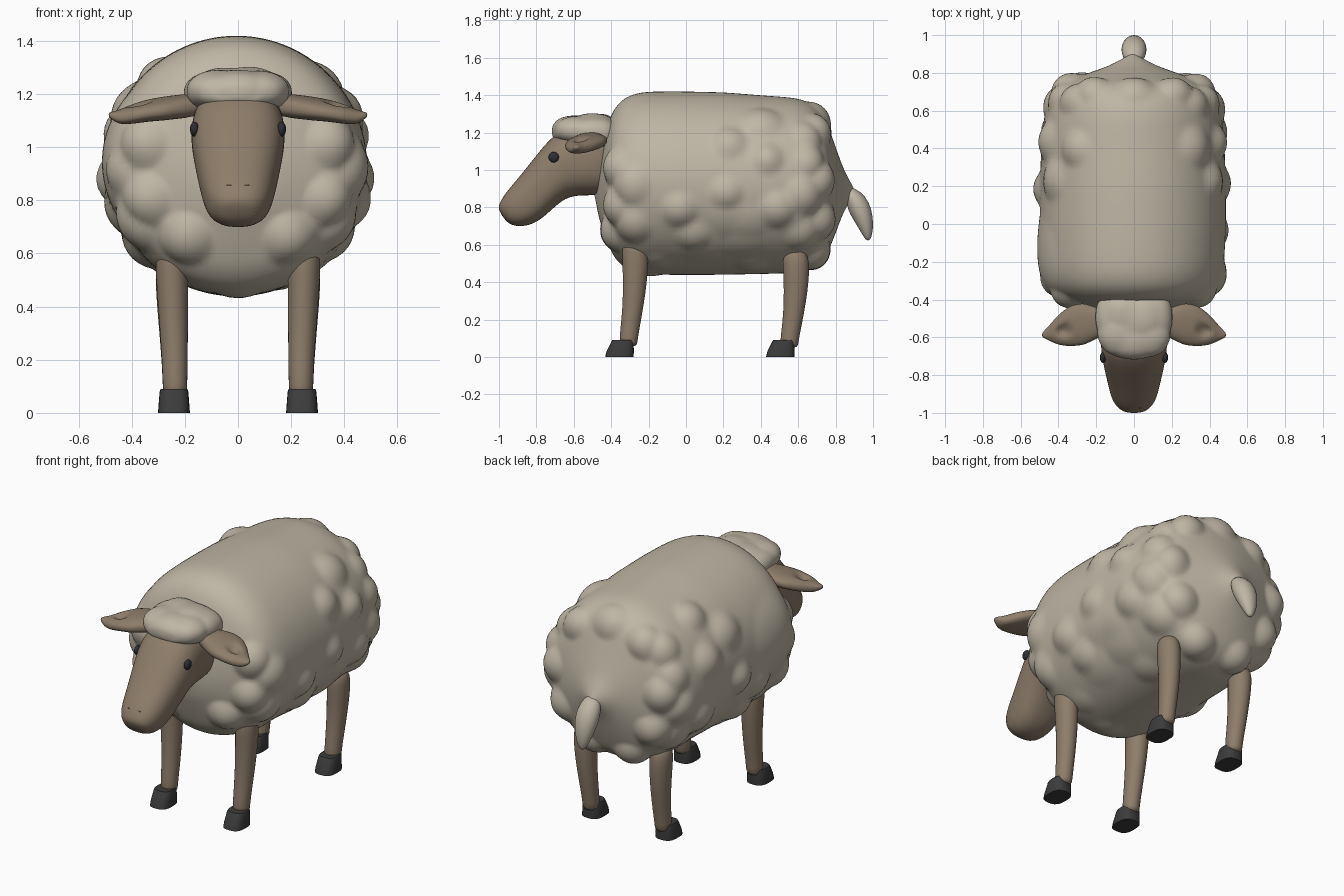
import bpy, bmesh, math, random
from mathutils import Vector as V

if "Cube" in bpy.data.objects:
    bpy.data.objects.remove(bpy.data.objects["Cube"])

random.seed(4)


def material(name, rgb):
    m = bpy.data.materials.new(name)
    m.diffuse_color = (*rgb, 1)
    m.use_nodes = True
    m.node_tree.nodes["Principled BSDF"].inputs["Base Color"].default_value = m.diffuse_color
    return m


WOOL = material("cream_wool", (0.52, 0.47, 0.375))
SKIN = material("brown_skin", (0.27, 0.205, 0.145))
HOOF = material("dark_hoof", (0.045, 0.045, 0.047))
EYE = material("eye_black", (0.025, 0.028, 0.035))


def ring(c, u, v, n=20, p=1.0):
    """Closed (super)ellipse around c with half axes u and v."""
    pts = []
    for i in range(n):
        a = 2 * math.pi * i / n
        co, si = math.cos(a), math.sin(a)
        pts.append(V(c) + V(u) * math.copysign(abs(co) ** p, co)
                   + V(v) * math.copysign(abs(si) ** p, si))
    return pts


def finish(bm, name, mat, mirror=False, subsurf=0, angle=60):
    bmesh.ops.recalc_face_normals(bm, faces=bm.faces)
    me = bpy.data.meshes.new(name)
    bm.to_mesh(me)
    bm.free()
    me.materials.append(mat)
    ob = bpy.data.objects.new(name, me)
    bpy.context.collection.objects.link(ob)
    bpy.ops.object.select_all(action='DESELECT')
    ob.select_set(True)
    bpy.context.view_layer.objects.active = ob
    bpy.ops.object.shade_smooth_by_angle(angle=math.radians(angle))
    if mirror:
        ob.modifiers.new("mirror", 'MIRROR')
    if subsurf:
        s = ob.modifiers.new("smooth", 'SUBSURF')
        s.levels = s.render_levels = subsurf
    return ob


def loft(rings):
    bm = bmesh.new()
    rows = [[bm.verts.new(p) for p in r] for r in rings]
    n = len(rows[0])
    for a, b in zip(rows, rows[1:]):
        for i in range(n):
            bm.faces.new((a[i], a[(i + 1) % n], b[(i + 1) % n], b[i]))
    for r in (rows[0], rows[-1]):
        bm.faces.new(r)
    bmesh.ops.recalc_face_normals(bm, faces=bm.faces)
    return bm


def resample(keys, count, smooth=0):
    """Even spacing along a polyline of key tuples, then rounding of the corners."""
    ks = [V(k) for k in keys]
    acc = [0]
    for a, b in zip(ks, ks[1:]):
        acc.append(acc[-1] + (b - a).length)
    out = []
    for i in range(count):
        d = acc[-1] * i / (count - 1)
        j = max(k for k in range(len(ks) - 1) if acc[k] <= d + 1e-9)
        out.append(ks[j].lerp(ks[j + 1], min(1, (d - acc[j]) / (acc[j + 1] - acc[j]))))
    for _ in range(smooth):
        out = [out[0]] + [(a + b * 2 + c) / 4 for a, b, c in zip(out, out[1:], out[2:])] + [out[-1]]
    return out


def bumps(bm, blobs):
    """Raise soft round tufts (centre, radius, height) along the normals."""
    bm.normal_update()
    moves = []
    for v in bm.verts:
        h = 0
        for c, r, amp in blobs:
            d = (v.co - c).length / r
            if d < 1:
                h = max(h, amp * (1 - d * d) ** 1.25)
        moves.append((v, v.normal * h))
    for v, m in moves:
        v.co += m


# Fleece: barrel with a blunt chest and a cone towards the tail (y, half width, bottom, top)
keys = [(-.488, .01, .86, .88), (-.465, .16, .74, 1.05), (-.43, .29, .64, 1.21),
        (-.39, .395, .54, 1.32), (-.33, .455, .47, 1.39), (-.24, .48, .445, 1.418),
        (-.05, .492, .438, 1.42), (.2, .492, .44, 1.415), (.45, .484, .445, 1.395),
        (.6, .465, .45, 1.385), (.69, .43, .48, 1.35), (.75, .37, .54, 1.27),
        (.79, .26, .635, 1.15), (.84, .12, .77, 1.01), (.90, .01, .875, .895)]


def fleece_ring(k):
    y, w, lo, hi = k
    return ring((-.006, y, (lo + hi) / 2), (w, 0, 0), (0, 0, (hi - lo) / 2), 120)


# Large tufts on the flanks (y, z), shoulders and rump; a few faint ones between
tufts = []
flank = [(-.3, .93), (-.29, .71), (-.03, .77), (.2, .89), (.22, 1.15), (.45, 1.07),
         (.48, .76), (.66, .87), (.69, 1.04), (.68, 1.22), (.05, .62),
         (.65, .66), (.42, 1.29)]
for s in (-1, 1):
    for y, z in flank:
        yy = y + random.uniform(-.02, .02)
        zz = z + random.uniform(-.02, .02)
        w = .49 * math.sqrt(max(.05, 1 - ((zz - .93) / .485) ** 2))
        if yy > .58 or yy < -.25:
            w -= .04
        tufts.append((V((s * w, yy, zz)), random.uniform(.095, .12), random.uniform(.028, .04)))
    for x, y, z in [(.36, -.39, 1.02), (.35, -.39, .80), (.2, -.42, .65), (.24, .74, 1.24),
                    (.3, .74, .72), (.14, .70, .53), (.36, .74, .95)]:
        tufts.append((V((s * x, y, z)), .11, .042))
tufts.append((V((0, .73, 1.30)), .11, .03))
tufts.append((V((-.49, -.2, .98)), .26, .022))
for i in range(14):
    a = random.uniform(-2.9, -.2)
    tufts.append((V((.48 * math.cos(a), random.uniform(-.3, .65), .93 + .48 * math.sin(a))),
                  random.uniform(.08, .13), random.uniform(.006, .014)))
fleece = loft([fleece_ring(k) for k in resample(keys, 120, 10)])
bumps(fleece, tufts)
finish(fleece, "fleece_body", WOOL)

# Head: sections between brow-line and jaw-line points (ty, tz, by, bz, half width)
head_keys = [(-.36, 1.23, -.38, .90, .15), (-.50, 1.24, -.47, .86, .172),
             (-.62, 1.23, -.57, .865, .178), (-.71, 1.19, -.645, .85, .175),
             (-.80, 1.08, -.715, .79, .160), (-.89, .965, -.785, .725, .140),
             (-.96, .885, -.855, .698, .124), (-.995, .83, -.92, .698, .095),
             (-1.006, .79, -.965, .725, .05)]
rings = []
for ty, tz, by, bz, w in head_keys:
    t, b = V((0, ty, tz)), V((0, by, bz))
    rings.append(ring((t + b) / 2, (w, 0, 0), (t - b) / 2, 24, .82))
finish(loft(rings), "head", SKIN, subsurf=2, angle=180)

# Woolly cap on the crown, reaching back into the shoulders (y, half width, bottom, top)
cap_keys = [(-.712, .02, 1.185, 1.205), (-.705, .09, 1.165, 1.235), (-.675, .15, 1.15, 1.265),
            (-.61, .188, 1.13, 1.285), (-.52, .195, 1.11, 1.293), (-.42, .19, 1.09, 1.29),
            (-.385, .17, 1.11, 1.27), (-.37, .10, 1.15, 1.23)]
cap = loft([ring((0, y, (lo + hi) / 2), (w, 0, 0), (0, 0, (hi - lo) / 2), 48, .85)
            for y, w, lo, hi in resample(cap_keys, 40, 4)])
bumps(cap, [(V((x, y, z)), .10, .012) for x, y, z in
            [(.12, -.62, 1.24), (-.12, -.6, 1.25), (0, -.66, 1.25), (.06, -.5, 1.29),
             (-.08, -.45, 1.27), (.16, -.48, 1.22), (-.17, -.48, 1.22)]])
finish(cap, "crown_wool", WOOL)

# Ears: flat leaves with a folded hollow on top (x, y, z, half depth, half thickness)
ear_keys = [(.13, -.52, 1.165, .05, .04), (.20, -.525, 1.155, .085, .044),
            (.27, -.53, 1.147, .112, .043), (.34, -.54, 1.138, .108, .040),
            (.40, -.56, 1.125, .080, .036), (.45, -.578, 1.113, .040, .026),
            (.487, -.588, 1.122, .010, .008)]
ear = loft([ring((x, y, z), (0, d, d * .1), (0, 0, h), 28, .85) for x, y, z, d, h in
            resample(ear_keys, 28, 2)])
for v in ear.verts:
    d = math.hypot((v.co.x - .37) / .05, (v.co.y + .565) / .035)
    if d < 1 and v.co.z > 1.135:
        v.co.z -= .03 * (1 - d * d)
finish(ear, "ears", SKIN, mirror=True, subsurf=1, angle=180)

# Eyes
bm = bmesh.new()
bmesh.ops.create_uvsphere(bm, u_segments=20, v_segments=12, radius=.028)
for v in bm.verts:
    v.co = V((v.co.x * .6 + .164, v.co.y - .707, v.co.z + 1.068))
finish(bm, "eyes", EYE, mirror=True)

# Nostril rims
bm = bmesh.new()
bmesh.ops.create_uvsphere(bm, u_segments=10, v_segments=8, radius=1)
for v in bm.verts:
    v.co = V((v.co.x * .014 + .03, v.co.y * .006 - .970, v.co.z * .003 + .857))
finish(bm, "nostrils", SKIN, mirror=True)

# Legs and hooves; the hind pair repeats the front pair further back and lower
for label, dy, drop in (("front", 0, 0), ("hind", .86, .065)):
    leg_keys = [(.237, -.305, .05, .045, .046), (.237, -.308, .10, .046, .050),
                (.238, -.292, .20, .049, .053), (.242, -.277, .33, .054, .060),
                (.247, -.270, .47, .060, .069), (.250, -.272, .57, .062, .072),
                (.250, -.276, .62, .052, .062), (.248, -.276, .642, .025, .03)]
    finish(loft([ring((x, y + dy, z - drop * z / .62), (rx, 0, 0), (0, ry, 0), 20)
                 for x, y, z, rx, ry in leg_keys]),
           label + "_legs", SKIN, mirror=True, subsurf=1, angle=180)
    hoof_keys = [(-.356, 0, .060, .076), (-.352, .03, .058, .073), (-.340, .08, .054, .060),
                 (-.338, .09, .050, .056)]
    finish(loft([ring((.241, y + dy, z), (rx, 0, 0), (0, ry, 0), 24, .7)
                 for y, z, rx, ry in hoof_keys]),
           label + "_hooves", HOOF, mirror=True, angle=40)

# Tail: drooping tapered tuft (y, z, half width, half thickness, tilt)
tail_keys = [(.855, .885, .035, .025, 80), (.882, .860, .058, .050, 65),
             (.915, .82, .068, .062, 42), (.943, .765, .066, .058, 28),
             (.962, .70, .050, .042, 14), (.971, .65, .03, .025, 5), (.974, .622, .012, .01, 0)]
finish(loft([ring((0, y, z), (w, 0, 0),
                  (0, t * math.cos(math.radians(a)), t * math.sin(math.radians(a))), 20)
             for y, z, w, t, a in tail_keys]), "tail", WOOL, subsurf=1, angle=180)
